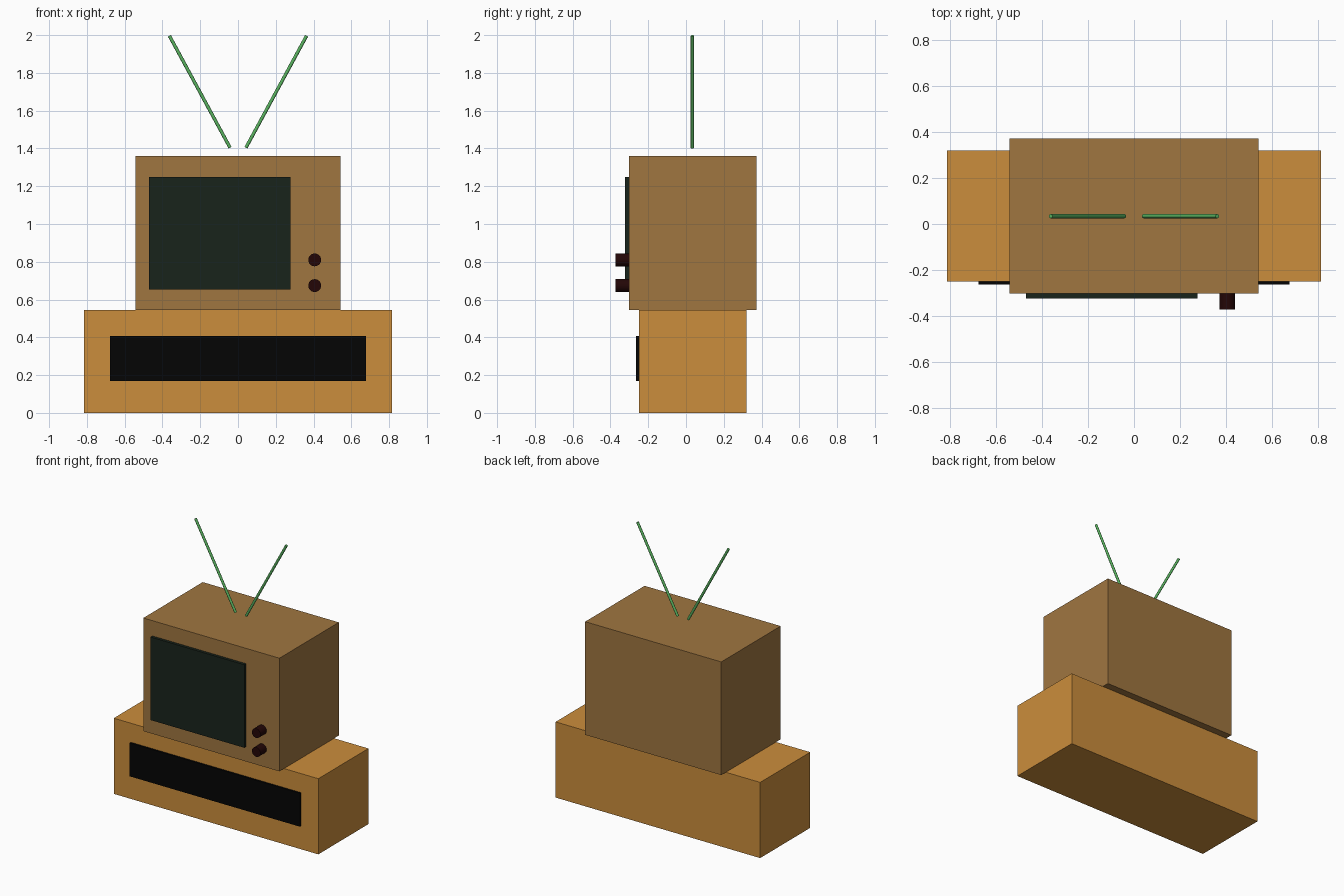
import bpy
from mathutils import Vector

if "Cube" in bpy.data.objects:
    bpy.data.objects.remove(bpy.data.objects["Cube"])


def material(name, rgb):
    # Display colour (0-255) to Blender's linear colour
    mat = bpy.data.materials.new(name)
    mat.diffuse_color = [(c / 255) ** 2.2 for c in rgb] + [1]
    mat.use_nodes = True
    mat.node_tree.nodes["Principled BSDF"].inputs["Base Color"].default_value = mat.diffuse_color
    return mat


def box(name, lo, hi, mat):
    lo, hi = Vector(lo), Vector(hi)
    bpy.ops.mesh.primitive_cube_add(size=1, location=(lo + hi) / 2)
    ob = bpy.context.object
    ob.name = name
    ob.scale = hi - lo
    bpy.ops.object.transform_apply(location=False, rotation=False, scale=True)
    ob.data.materials.append(mat)
    return ob


def rod(name, start, end, radius, sides, mat):
    start, end = Vector(start), Vector(end)
    axis = end - start
    bpy.ops.mesh.primitive_cylinder_add(vertices=sides, radius=radius, depth=axis.length,
                                        location=(start + end) / 2,
                                        rotation=axis.to_track_quat('Z', 'Y').to_euler())
    ob = bpy.context.object
    ob.name = name
    ob.data.materials.append(mat)
    bpy.ops.object.shade_smooth_by_angle()
    return ob


light_wood = material("light_wood", (202, 140, 62))
dark_wood = material("dark_wood", (158, 117, 66))
glass = material("screen_glass", (31, 40, 33))
black = material("black", (13, 13, 13))
knob_brown = material("knob_brown", (40, 15, 15))
green = material("antenna_green", (90, 178, 96))

# Stand with dark front panel
box("stand", (-0.815, -0.25, 0), (0.815, 0.32, 0.545), light_wood)
box("stand_front_panel", (-0.678, -0.264, 0.168), (0.678, -0.24, 0.408), black)

# Television body and screen
box("television_body", (-0.542, -0.303, 0.545), (0.542, 0.373, 1.36), dark_wood)
box("screen", (-0.47, -0.324, 0.652), (0.277, -0.29, 1.25), glass)

# Control knobs
for label, z in (("upper", 0.81), ("lower", 0.674)):
    rod(label + "_knob", (0.406, -0.29, z), (0.406, -0.373, z), 0.034, 24, knob_brown)

# Pair of antennas, floating just above the body
for label, s in (("left", -1), ("right", 1)):
    rod(label + "_antenna", (s * 0.042, 0.034, 1.404), (s * 0.363, 0.034, 1.996), 0.009, 16, green)
